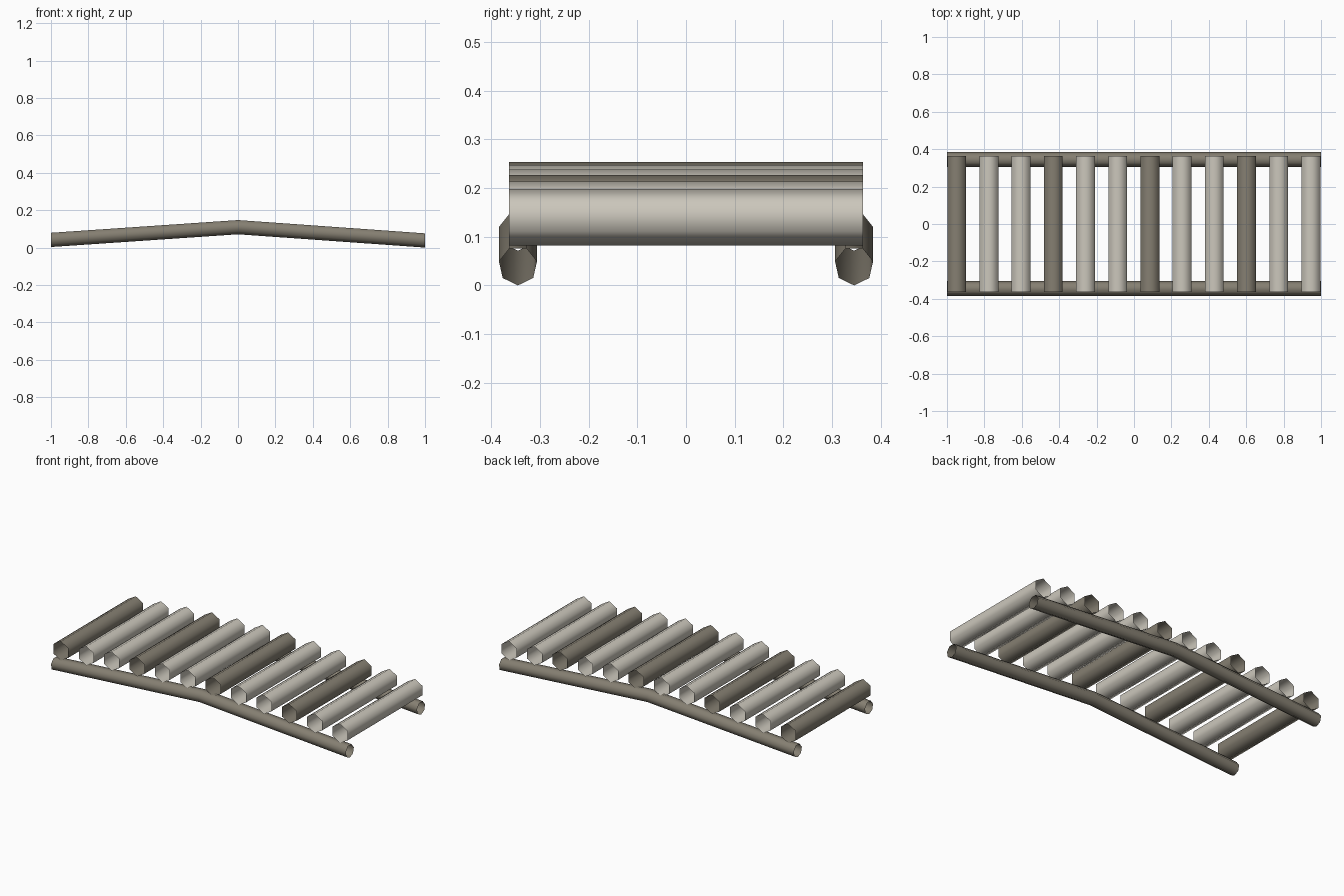
import bpy, bmesh
from math import sin, cos, pi, tau
from mathutils import Vector

if "Cube" in bpy.data.objects:
    bpy.data.objects.remove(bpy.data.objects["Cube"])


def make_material(name, rgb):
    mat = bpy.data.materials.new(name)
    mat.use_nodes = True
    mat.diffuse_color = (*rgb, 1)
    mat.node_tree.nodes["Principled BSDF"].inputs["Base Color"].default_value = (*rgb, 1)
    return mat


light_wood = make_material("pale weathered wood", (0.60, 0.57, 0.50))
dark_wood = make_material("dark weathered wood", (0.235, 0.212, 0.167))


def open_tube(name, path, side, radius, sides, mat):
    """Hollow open-ended tube; rings span the side axis and z, one corner straight down."""
    bm = bmesh.new()
    rings = []
    for centre in path:
        ring = []
        for k in range(sides):
            a = -pi / 2 + tau * k / sides
            offset = Vector(side) * cos(a) + Vector((0, 0, 1)) * sin(a)
            ring.append(bm.verts.new(Vector(centre) + offset * radius))
        rings.append(ring)
    for a, b in zip(rings, rings[1:]):
        for k in range(sides):
            n = (k + 1) % sides
            bm.faces.new((a[k], a[n], b[n], b[k])).smooth = True
    bmesh.ops.recalc_face_normals(bm, faces=bm.faces)
    # Make sure the open shell faces outward
    face = next(iter(bm.faces))
    middle = (Vector(path[0]) + Vector(path[1])) / 2
    if face.normal.dot(face.calc_center_median() - middle) < 0:
        bmesh.ops.reverse_faces(bm, faces=bm.faces)
    mesh = bpy.data.meshes.new(name)
    bm.to_mesh(mesh)
    bm.free()
    mesh.materials.append(mat)
    obj = bpy.data.objects.new(name, mesh)
    bpy.context.collection.objects.link(obj)
    return obj


# Two bent side rails
for name, y in (("front_rail", -0.345), ("back_rail", 0.345)):
    path = [(-1, y, 0.043), (0, y, 0.111), (1, y, 0.04)]
    open_tube(name, path, (0, 1, 0), 0.04, 7, dark_wood)

# Twelve cross logs laid on a shallow arch, every third one dark
for i in range(12):
    x = -0.948 + i * 0.1722
    z = 0.196 - 0.056 * abs(x / 0.95) ** 1.6
    open_tube(f"deck_log_{i + 1}", [(x, -0.363, z), (x, 0.363, z)], (1, 0, 0),
              0.058, 6, light_wood if i % 3 else dark_wood)
